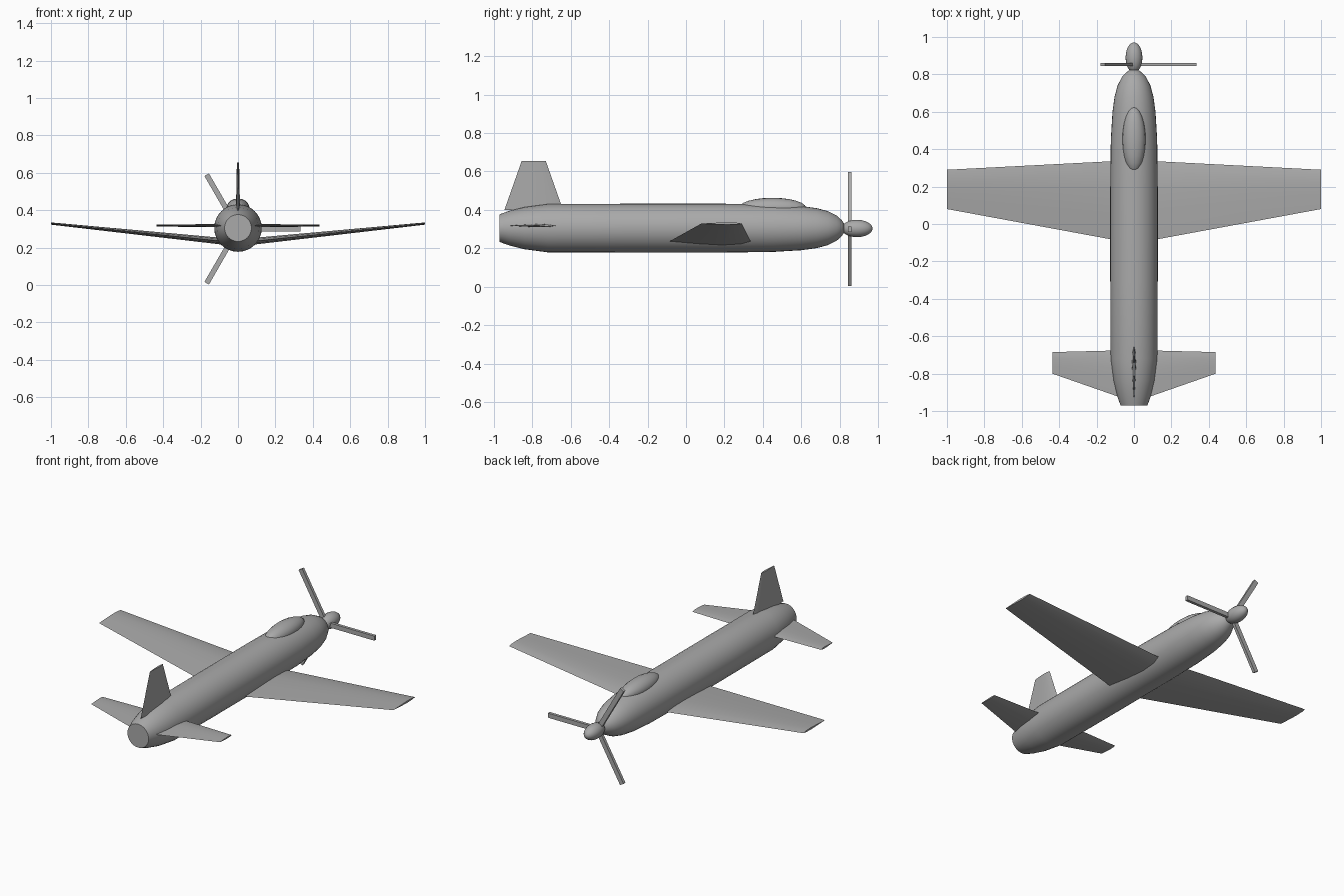
import bpy, bmesh, math
from mathutils import Matrix, Vector

if "Cube" in bpy.data.objects:
    bpy.data.objects.remove(bpy.data.objects["Cube"])

grey = bpy.data.materials.new("plain_grey")
grey.diffuse_color = (0.4, 0.4, 0.4, 1)
grey.use_nodes = True
grey.node_tree.nodes["Principled BSDF"].inputs["Base Color"].default_value = grey.diffuse_color


def finish(name, bm, angle=40):
    bmesh.ops.recalc_face_normals(bm, faces=bm.faces)
    me = bpy.data.meshes.new(name)
    bm.to_mesh(me)
    bm.free()
    ob = bpy.data.objects.new(name, me)
    bpy.context.collection.objects.link(ob)
    me.materials.append(grey)
    bpy.ops.object.select_all(action='DESELECT')
    ob.select_set(True)
    bpy.context.view_layer.objects.active = ob
    bpy.ops.object.shade_smooth_by_angle(angle=math.radians(angle))
    return ob


def loft(name, rings, angle=40):
    """Skin a list of equal-length rings and cap both ends."""
    bm = bmesh.new()
    vs = [[bm.verts.new(p) for p in ring] for ring in rings]
    n = len(vs[0])
    for a, b in zip(vs, vs[1:]):
        for i in range(n):
            j = (i + 1) % n
            bm.faces.new((a[i], a[j], b[j], b[i]))
    bm.faces.new(vs[0])
    bm.faces.new(vs[-1])
    return finish(name, bm, angle)


def ellipsoid(name, centre, radii):
    bm = bmesh.new()
    bmesh.ops.create_uvsphere(bm, u_segments=20, v_segments=12, radius=1)
    # poles lie along the length of the aircraft
    m = (Matrix.Translation(centre) @ Matrix.Diagonal((*radii, 1))
         @ Matrix.Rotation(math.pi / 2, 4, 'X'))
    bmesh.ops.transform(bm, matrix=m, verts=bm.verts)
    return finish(name, bm, 60)


# thin aerofoil: (fraction from leading edge, half-thickness fraction)
FOIL = [(0, 0), (0.12, .7), (0.35, 1), (0.65, .65), (1, 0)]


def foil_ring(lead, trail, thick, place):
    pts = [(f, t) for f, t in FOIL] + [(f, -t) for f, t in FOIL[-2:0:-1]]
    return [place(lead + (trail - lead) * f, t * thick) for f, t in pts]


# fuselage, turned around the long axis
profile = [(-.97, .072), (-.92, .09), (-.84, .11), (-.72, .126), (-.3, .127),
           (.2, .127), (.45, .124), (.6, .115), (.68, .104), (.74, .088),
           (.785, .065), (.81, .042), (.825, .02)]
SEG = 32
loft("fuselage", [[(r * math.cos(2 * math.pi * i / SEG), y,
                    .305 + r * math.sin(2 * math.pi * i / SEG))
                   for i in range(SEG)] for y, r in profile], 60)

# wings and tailplanes, one per side
for side, s in (("right", 1), ("left", -1)):
    loft(side + "_wing", [
        foil_ring(.337, -.088, .018, lambda y, t: (s * .09, y, .235 + t)),
        foil_ring(.29, .08, .006, lambda y, t: (s * 1.0, y, .329 + t))], 60)
    loft(side + "_tailplane", [
        foil_ring(-.675, -.935, .009, lambda y, t: (s * .05, y, .318 + t)),
        foil_ring(-.685, -.80, .005, lambda y, t: (s * .437, y, .318 + t))], 60)

# tail fin
loft("tail_fin", [
    foil_ring(-.64, -.945, .011, lambda y, t: (t, y, .40)),
    foil_ring(-.73, -.855, .006, lambda y, t: (t, y, .655))], 60)

# canopy and spinner
ellipsoid("canopy", (0, .45, .41), (.062, .175, .053))
ellipsoid("spinner", (0, .89, .303), (.045, .081, .045))

# three propeller blades
for k in range(3):
    bm = bmesh.new()
    bmesh.ops.create_cube(bm, size=1)
    m = (Matrix.Translation((0, .853, .30))
         @ Matrix.Rotation(-k * 2 * math.pi / 3, 4, 'Y')
         @ Matrix.Translation((.1675, 0, 0))
         @ Matrix.Diagonal((.335, .018, .028, 1)))
    bmesh.ops.transform(bm, matrix=m, verts=bm.verts)
    finish("propeller_blade_%d" % (k + 1), bm, 30)
